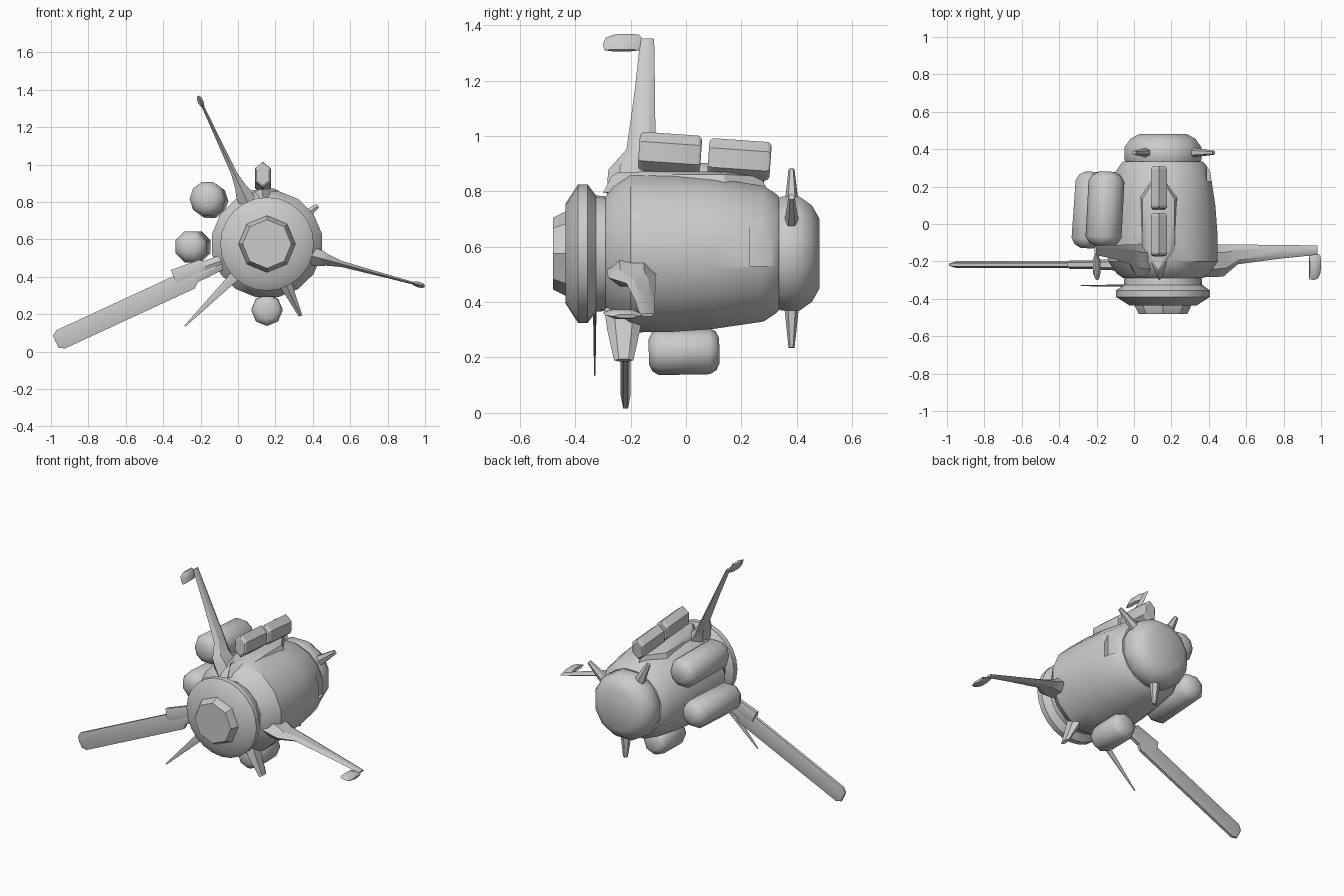
import bpy, bmesh, math
from mathutils import Matrix, Vector

if "Cube" in bpy.data.objects:
    bpy.data.objects.remove(bpy.data.objects["Cube"])

CX, CZ = 0.155, 0.575          # hull axis, running along y


def finish(name, bm, angle=40):
    bmesh.ops.recalc_face_normals(bm, faces=bm.faces)
    me = bpy.data.meshes.new(name)
    bm.to_mesh(me)
    bm.free()
    ob = bpy.data.objects.new(name, me)
    bpy.context.collection.objects.link(ob)
    bpy.ops.object.select_all(action='DESELECT')
    bpy.context.view_layer.objects.active = ob
    ob.select_set(True)
    if angle:
        bpy.ops.object.shade_smooth_by_angle(angle=math.radians(angle))
    return ob


def skin(bm, rings):
    """Bridge a list of point rings and cap both ends."""
    loops = [[bm.verts.new(p) for p in ring] for ring in rings]
    n = len(loops[0])
    for a, b in zip(loops, loops[1:]):
        for i in range(n):
            j = (i + 1) % n
            bm.faces.new((a[i], a[j], b[j], b[i]))
    bm.faces.new(loops[0])
    bm.faces.new(loops[-1])


def lathe(name, profile, sides, center=(CX, 0, CZ), sx=1, sz=1, rx=0, rz=0, phase=0, angle=40):
    """Revolve (y, radius) points about the y direction, then tilt."""
    bm = bmesh.new()
    steps = [2 * math.pi * (i + phase) / sides for i in range(sides)]
    skin(bm, [[(r * sx * math.cos(a), y, r * sz * math.sin(a)) for a in steps] for y, r in profile])
    m = (Matrix.Translation(center) @ Matrix.Rotation(math.radians(rz), 4, 'Z')
         @ Matrix.Rotation(math.radians(rx), 4, 'X'))
    bm.transform(m)
    return finish(name, bm, angle)


def blade(name, deg, sections, angle=30):
    """Radial blade; sections are (radius, y front, y back, thickness)."""
    a = math.radians(deg)
    out = Vector((math.cos(a), 0, math.sin(a)))
    side = Vector((-math.sin(a), 0, math.cos(a)))
    rings = []
    for r, y0, y1, t in sections:
        w, h = y1 - y0, t / 2
        pts = [(0, y0), (h, y0 + .25 * w), (h, y1 - .25 * w),
               (0, y1), (-h, y1 - .25 * w), (-h, y0 + .25 * w)]
        rings.append([Vector((CX, y, CZ)) + out * r + side * s for s, y in pts])
    bm = bmesh.new()
    skin(bm, rings)
    return finish(name, bm, angle)


def pod(name, center, length, r, sides, bevel, **kw):
    h = length / 2
    prof = [(-h, r - bevel * 1.1), (-h + bevel * .35, r - bevel * .4), (-h + bevel, r),
            (h - bevel, r), (h - bevel * .35, r - bevel * .4), (h, r - bevel * 1.1)]
    return lathe(name, prof, sides, center, **kw)


# main hull with a recessed hatch on the right
hull = lathe("main_hull", [(-.29, .21), (-.265, .245), (-.20, .29), (-.05, .288), (.10, .277),
                           (.28, .25), (.325, .22), (.335, .21)], 16, sx=1.03, phase=.5, angle=0)
cutter = bmesh.new()
bmesh.ops.create_cube(cutter, size=1, matrix=Matrix.Translation((.49, .27, .615))
                      @ Matrix.Diagonal((.2, .08, .17, 1)))
hatch = finish("hatch_cutter", cutter, 0)
mod = hull.modifiers.new("hatch", 'BOOLEAN')
mod.object, mod.operation, mod.solver = hatch, 'DIFFERENCE', 'EXACT'
bpy.ops.object.select_all(action='DESELECT')
bpy.context.view_layer.objects.active = hull
hull.select_set(True)
bpy.ops.object.modifier_apply(modifier="hatch")
bpy.ops.object.shade_smooth_by_angle(angle=math.radians(35))
bpy.data.objects.remove(hatch)

# front ring, nose cap and rear cap
lathe("front_ring", [(-.435, .18), (-.39, .25), (-.355, .25), (-.325, .21), (-.27, .205)], 24)
lathe("nose_cap", [(-.48, .13), (-.435, .152), (-.42, .152)], 8)
lathe("rear_cap", [(.32, .20), (.345, .213), (.41, .213), (.455, .18), (.482, .13)], 12, phase=.5)

# saddle under the top pods
blade("top_saddle", 95, [(.22, -.30, .30, .22), (.28, -.27, .27, .17), (.293, -.25, .20, .12)])

# two swept wings with forward tip pods
for label, deg in (("upper", 115), ("right", -15)):
    blade(label + "_wing", deg, [(.22, -.285, -.105, .10), (.30, -.283, -.108, .085), (.335, -.28, -.11, .06),
                                 (.415, -.215, -.11, .032), (.65, -.185, -.112, .02),
                                 (.855, -.165, -.115, .012)])
    blade(label + "_wing_tip", deg, [(.81, -.295, -.17, .018), (.835, -.30, -.16, .03),
                                     (.86, -.29, -.16, .026), (.872, -.26, -.17, .014)])

# stub fin and thin spike below
blade("lower_stub_fin", -65, [(.22, -.295, -.15, .075), (.30, -.285, -.165, .05), (.425, -.26, -.19, .02)])
blade("lower_spike", 225, [(.20, -.34, -.32, .06), (.27, -.336, -.323, .05), (.62, -.332, -.327, .008)])

# long boom and its mount
blade("boom", 204.8, [(.20, -.24, -.195, .05), (.42, -.24, -.195, .06), (.45, -.236, -.20, .108),
                      (1.215, -.236, -.20, .108), (1.245, -.228, -.208, .07)])
blade("boom_mount", 200, [(.22, -.25, -.19, .06), (.35, -.245, -.19, .06), (.37, -.24, -.195, .09),
                          (.53, -.24, -.195, .09)])

# rear fins
for i, deg in enumerate((37, 117, 272)):
    blade(f"rear_fin_{i + 1}", deg, [(.16, .35, .41, .065), (.22, .358, .405, .055), (.34, .37, .392, .025)])

# side pods, belly pod and paired top pods
pod("upper_side_pod", (-.155, .08, .81), .40, .096, 10, .05, rz=-3, rx=-2)
pod("lower_side_pod", (-.24, .075, .56), .41, .09, 8, .05, rz=-4, phase=.5)
pod("belly_pod", (.155, -.007, .222), .255, .084, 8, .035, rx=1)
for label, y, z in (("front", -.058, .938), ("back", .193, .915)):
    pod(label + "_top_pod", (.133, y, z), .225, .07, 6, .014, sx=.7, rx=-4, phase=.5, angle=25)
